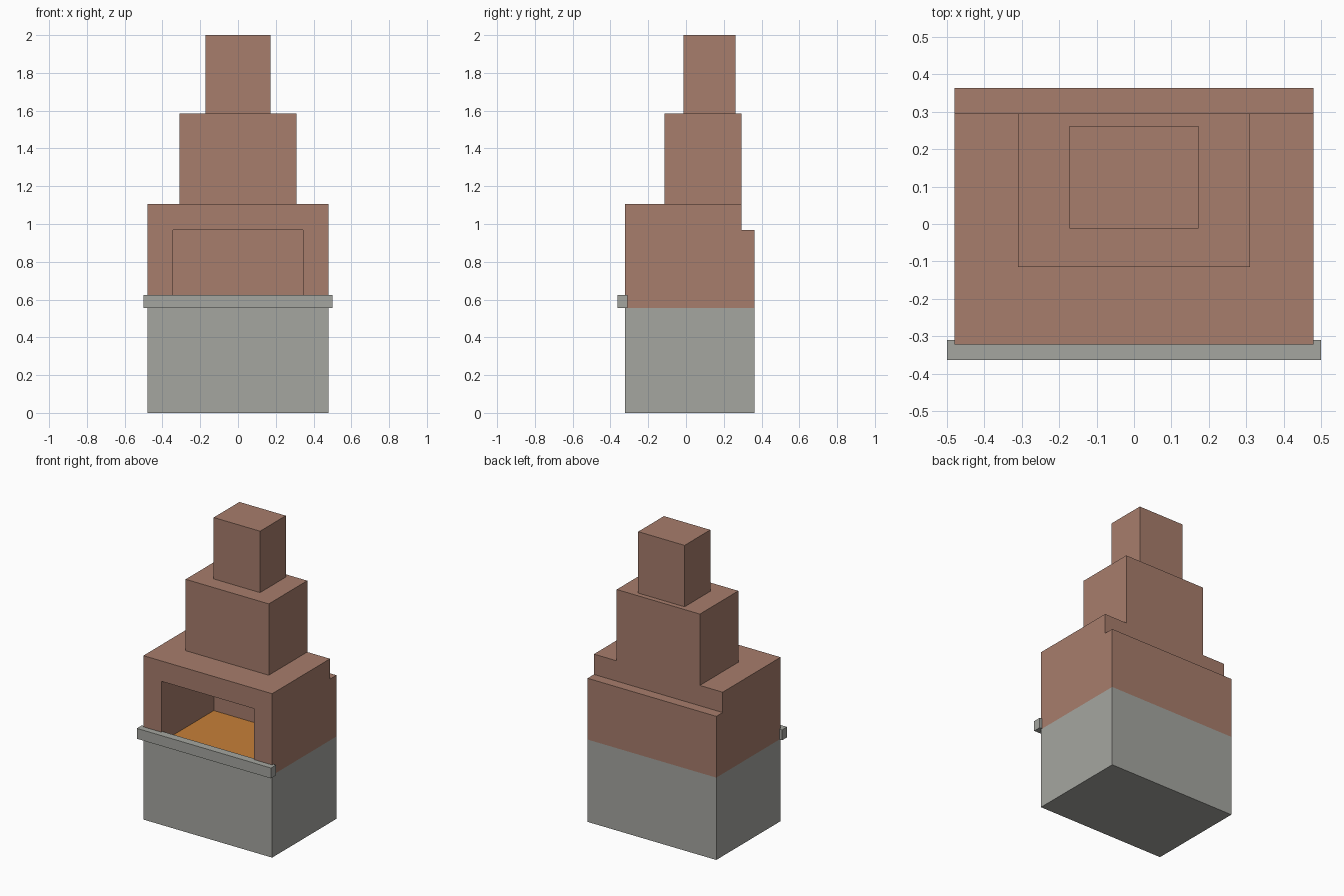
import bpy, bmesh

default = bpy.data.objects.get("Cube")
if default:
    bpy.data.objects.remove(default, do_unlink=True)


def linear(c):
    c /= 255
    return c / 12.92 if c <= 0.04045 else ((c + 0.055) / 1.055) ** 2.4


def material(name, *rgb):
    mat = bpy.data.materials.new(name)
    color = [linear(c) for c in rgb] + [1]
    mat.diffuse_color = color
    mat.use_nodes = True
    mat.node_tree.nodes["Principled BSDF"].inputs["Base Color"].default_value = color
    return mat


brick = material("terracotta brick", 167, 125, 108)
stone = material("grey stone", 165, 166, 160)
ember = material("ember orange", 198, 127, 56)


def prism(name, mat, half_width, profile):
    """Extrude a (y, z) side profile symmetrically across x."""
    bm = bmesh.new()
    face = bm.faces.new([bm.verts.new((-half_width, y, z)) for y, z in profile])
    grown = bmesh.ops.extrude_face_region(bm, geom=[face])["geom"]
    verts = [v for v in grown if isinstance(v, bmesh.types.BMVert)]
    bmesh.ops.translate(bm, vec=(2 * half_width, 0, 0), verts=verts)
    bmesh.ops.recalc_face_normals(bm, faces=bm.faces)
    mesh = bpy.data.meshes.new(name)
    bm.to_mesh(mesh)
    bm.free()
    mesh.materials.append(mat)
    obj = bpy.data.objects.new(name, mesh)
    bpy.context.collection.objects.link(obj)
    return obj


def block(name, mat, half_width, y0, y1, z0, z1):
    return prism(name, mat, half_width, [(y0, z0), (y1, z0), (y1, z1), (y0, z1)])


FRONT, BACK, FLOOR = -0.322, 0.363, 0.555

# Stone plinth and the ledge across its front
block("stone_base", stone, 0.48, FRONT, BACK, 0, FLOOR)
block("front_ledge", stone, 0.5, -0.363, -0.31, FLOOR, 0.625)

# Brick firebox with a stepped back
firebox = prism("firebox", brick, 0.48, [
    (FRONT, FLOOR), (BACK, FLOOR), (BACK, 0.968),
    (0.295, 0.968), (0.295, 1.105), (FRONT, 1.105)])

# Fire opening, cut down to the plinth
cutter = block("opening_cutter", brick, 0.345, -0.5, 0.235, 0.4, 0.968)
cutter.hide_render = True
cut = firebox.modifiers.new("opening", "BOOLEAN")
cut.operation = "DIFFERENCE"
cut.solver = "EXACT"
cut.object = cutter
bpy.context.view_layer.objects.active = firebox
bpy.ops.object.modifier_apply(modifier=cut.name)
bpy.data.objects.remove(cutter, do_unlink=True)

# Glowing hearth floor inside the opening
block("hearth_floor", ember, 0.345, FRONT, 0.235, FLOOR, FLOOR + 0.003)

# Two-tier chimney
block("chimney_hood", brick, 0.31, -0.115, 0.295, 1.105, 1.586)
block("chimney_stack", brick, 0.173, -0.012, 0.262, 1.586, 2)
